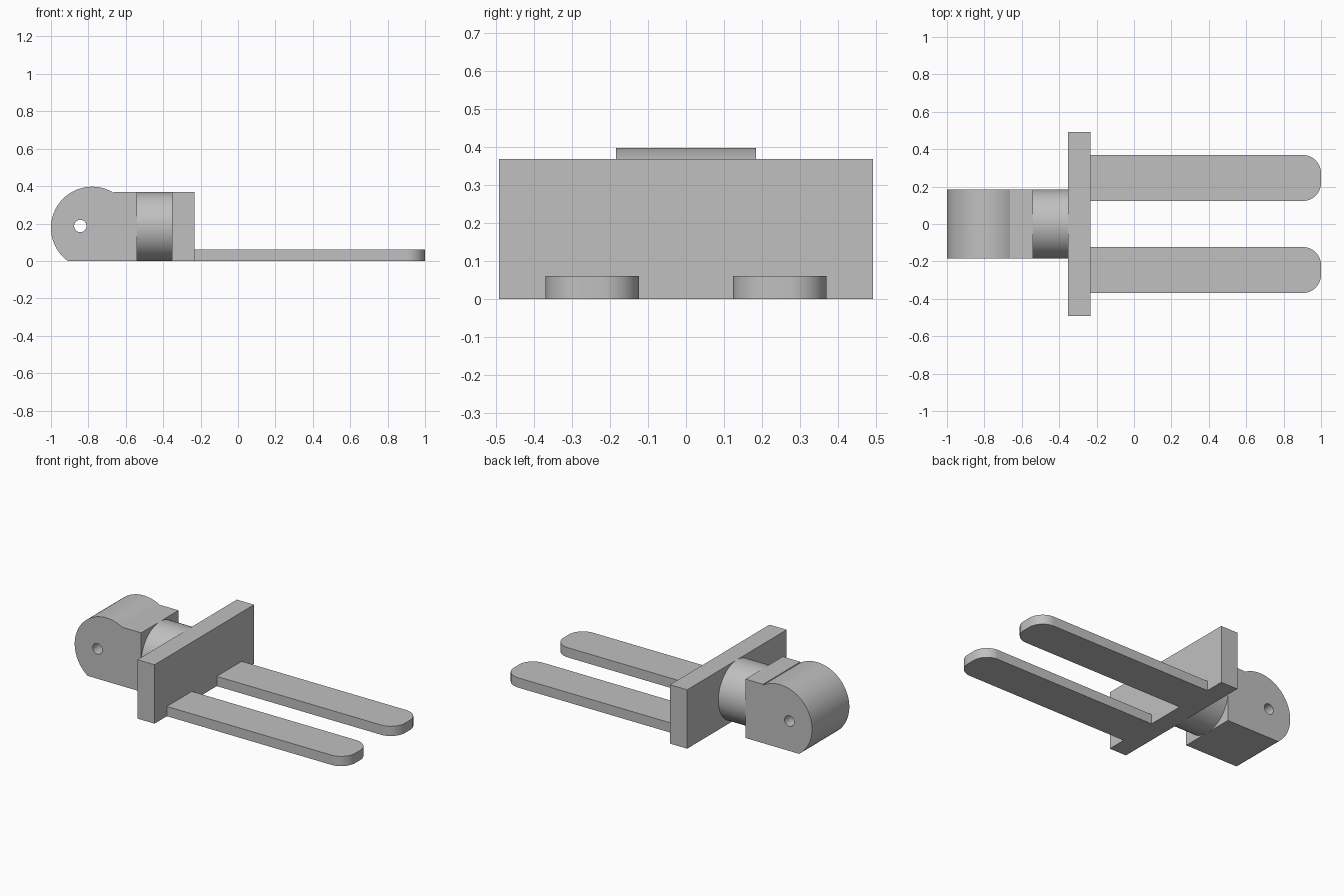
import bpy, bmesh, math
from mathutils import Vector

cube = bpy.data.objects.get("Cube")
if cube:
    bpy.data.objects.remove(cube, do_unlink=True)

grey = bpy.data.materials.new("plain grey")
grey.use_nodes = True
grey.diffuse_color = (0.53, 0.53, 0.53, 1)
grey.node_tree.nodes["Principled BSDF"].inputs["Base Color"].default_value = grey.diffuse_color


def arc(cx, cy, r, start, end, n):
    """Points along an arc, angles in radians."""
    return [(cx + r * math.cos(start + (end - start) * i / n),
             cy + r * math.sin(start + (end - start) * i / n)) for i in range(n + 1)]


def extrude(name, points, direction):
    """Fill a closed outline and sweep it along a direction."""
    bm = bmesh.new()
    face = bm.faces.new([bm.verts.new(p) for p in points])
    swept = bmesh.ops.extrude_face_region(bm, geom=[face], use_keep_orig=True)
    moved = [g for g in swept["geom"] if isinstance(g, bmesh.types.BMVert)]
    bmesh.ops.translate(bm, verts=moved, vec=Vector(direction))
    bmesh.ops.recalc_face_normals(bm, faces=bm.faces)
    mesh = bpy.data.meshes.new(name)
    bm.to_mesh(mesh)
    bm.free()
    mesh.materials.append(grey)
    obj = bpy.data.objects.new(name, mesh)
    bpy.context.collection.objects.link(obj)
    return obj


def smooth(obj):
    bpy.ops.object.select_all(action="DESELECT")
    obj.select_set(True)
    bpy.context.view_layer.objects.active = obj
    bpy.ops.object.shade_smooth_by_angle(angle=math.radians(30))


W = 0.184           # half width of the hub
H = 2 * W           # height of the hub and plate
FULL = 2 * math.pi

# Pivot block: rounded eye running into a square shoulder
cx, cz, r = -0.78, 0.177, 0.22
first = math.acos((-0.662 - cx) / r)
last = math.pi + math.asin(cz / r)
outline = [(-0.54, 0), (-0.54, H), (-0.662, H)] + arc(cx, cz, r, first, last, 56)
block = extrude("pivot_block", [(x, -W, z) for x, z in outline], (0, H, 0))

# Cross pin hole through the eye
pin = extrude("pin_hole_cutter",
              [(x, -0.3, z) for x, z in arc(-0.843, 0.187, 0.033, 0, FULL, 32)[:-1]],
              (0, 0.6, 0))
cut = block.modifiers.new("pin_hole", "BOOLEAN")
cut.operation = "DIFFERENCE"
cut.solver = "EXACT"
cut.object = pin
smooth(block)
bpy.ops.object.modifier_apply(modifier=cut.name)
bpy.data.objects.remove(pin, do_unlink=True)
smooth(block)

# Round neck between block and plate
neck = extrude("neck", [(-0.54, y, z) for y, z in arc(0, W, W, 0, FULL, 64)[:-1]],
               (0.19, 0, 0))
smooth(neck)

# Upright carriage plate
extrude("carriage_plate",
        [(-0.352, y, z) for y, z in ((-0.491, 0), (0.491, 0), (0.491, H), (-0.491, H))],
        (0.119, 0, 0))

# Two flat forks with rounded tip corners
for side, name in ((1, "back_fork"), (-1, "front_fork")):
    mid, half, rad = 0.246 * side, 0.123, 0.098
    inset = half - rad
    tip = (arc(1 - rad, mid - inset, rad, -math.pi / 2, 0, 16)
           + arc(1 - rad, mid + inset, rad, 0, math.pi / 2, 16))
    plan = [(-0.233, mid + half), (-0.233, mid - half)] + tip
    smooth(extrude(name, [(x, y, 0) for x, y in plan], (0, 0, 0.061)))
